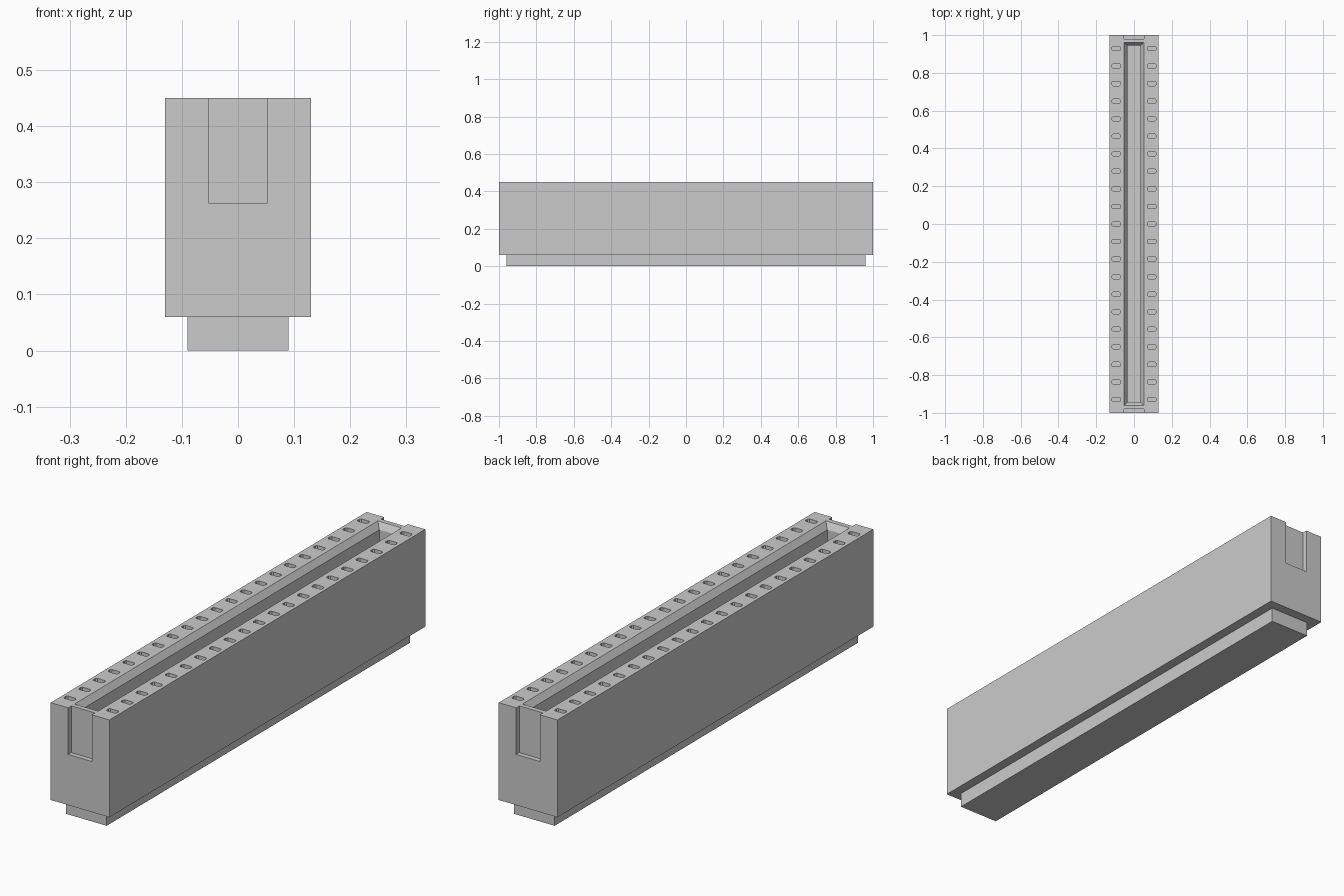
import bpy, bmesh

if "Cube" in bpy.data.objects:
    bpy.data.objects.remove(bpy.data.objects["Cube"])

TOP, STEP = 0.45, 0.06   # top of housing, underside of housing
OVER = 0.02              # cutters poke out this far


def rect(x, y, w, d, z, corner=0.0):
    """Rectangle outline, optionally with clipped corners, at height z."""
    a, b, c = w / 2, d / 2, corner
    if not c:
        pts = [(-a, -b), (a, -b), (a, b), (-a, b)]
    else:
        pts = [(-a + c, -b), (a - c, -b), (a, -b + c), (a, b - c),
               (a - c, b), (-a + c, b), (-a, b - c), (-a, -b + c)]
    return [(x + px, y + py, z) for px, py in pts]


def loft(bm, rings):
    """Closed solid through outlines stacked from bottom to top."""
    rows = [[bm.verts.new(p) for p in ring] for ring in rings]
    n = len(rows[0])
    bm.faces.new(rows[0][::-1])
    bm.faces.new(rows[-1])
    for lo, hi in zip(rows, rows[1:]):
        for i in range(n):
            j = (i + 1) % n
            bm.faces.new((lo[i], lo[j], hi[j], hi[i]))


def make(name, solids):
    bm = bmesh.new()
    for rings in solids:
        loft(bm, rings)
    mesh = bpy.data.meshes.new(name)
    bm.to_mesh(mesh)
    bm.free()
    ob = bpy.data.objects.new(name, mesh)
    bpy.context.collection.objects.link(ob)
    return ob


# Housing and narrower foot
housing = make("housing", [[rect(0, 0, 0.26, 2.0, STEP), rect(0, 0, 0.26, 2.0, TOP)]])
make("foot", [[rect(0, 0, 0.18, 1.92, 0), rect(0, 0, 0.18, 1.92, STEP)]])

# Long card slot with a sloped lead-in around its mouth
cuts = [[rect(0, 0, 0.07, 1.89, 0.2),
         rect(0, 0, 0.07, 1.89, TOP - 0.025),
         rect(0, 0, 0.105, 1.922, TOP),
         rect(0, 0, 0.105, 1.922, TOP + OVER)]]

# Shallow open notch in each end
for side in (-1, 1):
    cuts.append([rect(0, side, 0.105, 0.04, 0.263),
                 rect(0, side, 0.105, 0.04, TOP + OVER)])

# Two rows of contact holes
for side in (-1, 1):
    for i in range(21):
        y = -0.929 + i * 0.0929
        cuts.append([rect(side * 0.094, y, 0.044, 0.023, z, 0.005)
                     for z in (TOP - 0.06, TOP + OVER)])

cutter = make("slot_cutter", cuts)
cutter.hide_render = True

mod = housing.modifiers.new("openings", 'BOOLEAN')
mod.operation = 'DIFFERENCE'
mod.solver = 'EXACT'
mod.object = cutter
bpy.context.view_layer.objects.active = housing
housing.select_set(True)
bpy.ops.object.modifier_apply(modifier=mod.name)
bpy.data.objects.remove(cutter)
